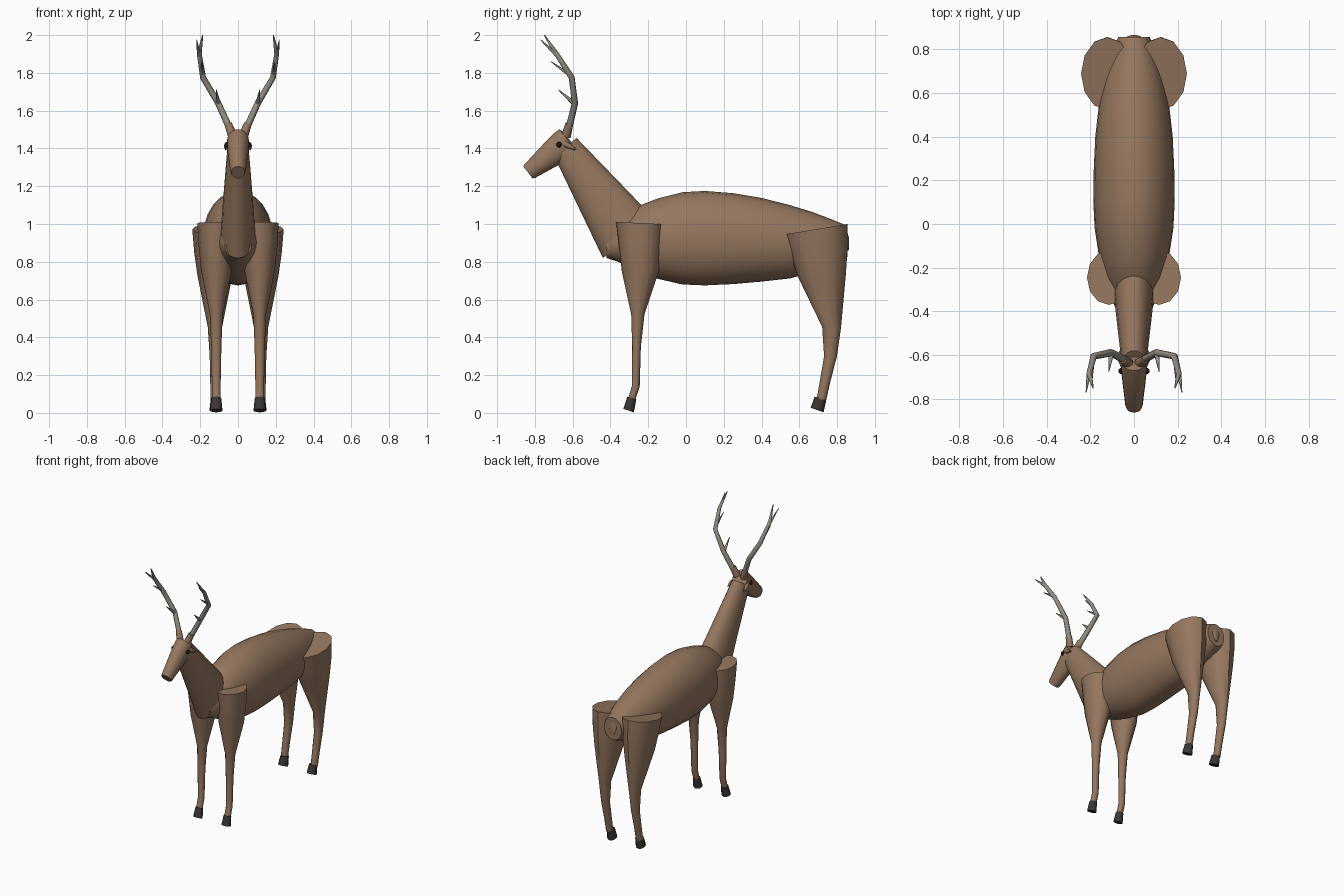
import bpy, bmesh, math
from mathutils import Vector


def material(name, rgb):
    m = bpy.data.materials.new(name)
    m.diffuse_color = (*rgb, 1)
    return m


COAT = material("brown coat", (0.30, 0.185, 0.115))
BONE = material("grey antler", (0.31, 0.275, 0.225))
HOOF = material("dark hoof", (0.045, 0.036, 0.03))
BLACK = material("black eye", (0.01, 0.008, 0.007))


def skin(name, rings, mat, angle=40):
    """Join rings of points into one capped, smooth-shaded solid."""
    bm = bmesh.new()
    loops = [[bm.verts.new(p) for p in r] for r in rings]
    n = len(loops[0])
    for a, b in zip(loops, loops[1:]):
        for i in range(n):
            bm.faces.new((a[i], a[(i + 1) % n], b[(i + 1) % n], b[i]))
    bm.faces.new(loops[0][::-1])
    bm.faces.new(loops[-1])
    bmesh.ops.recalc_face_normals(bm, faces=bm.faces)
    me = bpy.data.meshes.new(name)
    bm.to_mesh(me)
    bm.free()
    me.materials.append(mat)
    ob = bpy.data.objects.new(name, me)
    bpy.context.collection.objects.link(ob)
    bpy.ops.object.select_all(action='DESELECT')
    ob.select_set(True)
    bpy.context.view_layer.objects.active = ob
    bpy.ops.object.shade_smooth_by_angle(angle=math.radians(angle))
    return ob


def loft(name, sections, mat, x=0, sides=12):
    """Each section is (y, z, half width, half-height vector y, z)."""
    rings = []
    for y, z, rx, dy, dz in sections:
        ring = []
        for i in range(sides):
            t = 2 * math.pi * i / sides
            c, s = math.cos(t), math.sin(t)
            ring.append((x + rx * c, y + dy * s, z + dz * s))
        rings.append(ring)
    return skin(name, rings, mat)


def tube(name, points, mat, sides=8):
    """Tapered tube; each point is (x, y, z, radius)."""
    pts = [Vector(p[:3]) for p in points]
    rings = []
    for i, p in enumerate(pts):
        d = (pts[min(i + 1, len(pts) - 1)] - pts[max(i - 1, 0)]).normalized()
        u = d.cross(Vector((1, 0.2, 0))).normalized()
        v = d.cross(u)
        r = points[i][3]
        rings.append([p + r * (u * math.cos(k * math.tau / sides) + v * math.sin(k * math.tau / sides))
                      for k in range(sides)])
    return skin(name, rings, mat, 60)


# Body: (y, top z, bottom z, half width)
outline = [(-0.42, 0.94, 0.82, 0.07), (-0.36, 1.01, 0.80, 0.095), (-0.24, 1.10, 0.745, 0.135),
           (-0.15, 1.135, 0.71, 0.16), (-0.02, 1.168, 0.68, 0.18), (0.1, 1.175, 0.675, 0.186),
           (0.25, 1.163, 0.682, 0.184), (0.4, 1.138, 0.695, 0.177), (0.55, 1.10, 0.712, 0.16),
           (0.67, 1.063, 0.745, 0.135), (0.77, 1.025, 0.785, 0.105), (0.855, 0.99, 0.825, 0.072)]
loft("body", [(y, (t + b) / 2, w, 0, (t - b) / 2) for y, t, b, w in outline], COAT, sides=24)

# Neck and head
loft("neck", [(-0.30, 0.92, 0.095, 0.14, 0.10),
              (-0.47, 1.165, 0.076, 0.10, 0.074),
              (-0.64, 1.41, 0.056, 0.061, 0.045)], COAT, sides=20)
loft("head", [(-0.61, 1.437, 0.045, -0.03, 0.04), (-0.625, 1.442, 0.058, -0.045, 0.06),
              (-0.655, 1.415, 0.06, -0.045, 0.064), (-0.72, 1.364, 0.053, -0.038, 0.056),
              (-0.827, 1.28, 0.04, -0.028, 0.036), (-0.837, 1.273, 0.036, -0.025, 0.032)],
     COAT, sides=16)

# Short tail against the rump
loft("tail", [(0.835, 0.965, 0.03, 0.015, 0.01), (0.852, 0.92, 0.035, 0.012, 0.004),
              (0.858, 0.86, 0.008, 0.004, 0.002)], COAT, sides=10)

for side, sx in (("right", 1), ("left", -1)):
    # Front leg and hoof
    loft(f"front_leg_{side}", [(-0.245, 1.005, 0.10, 0.125, -0.006),
                               (-0.242, 0.90, 0.095, 0.115, 0),
                               (-0.242, 0.75, 0.08, 0.098, 0),
                               (-0.255, 0.52, 0.034, 0.035, 0),
                               (-0.262, 0.35, 0.027, 0.023, 0),
                               (-0.266, 0.14, 0.023, 0.021, 0),
                               (-0.288, 0.07, 0.023, 0.02, 0)], COAT, sx * 0.115)
    loft(f"front_hoof_{side}", [(-0.287, 0.08, 0.026, 0.024, -0.006),
                                (-0.304, 0.012, 0.033, 0.028, -0.009)], HOOF, sx * 0.115)

    # Hind leg and hoof
    loft(f"hind_leg_{side}", [(0.687, 0.972, 0.12, 0.167, 0.028),
                              (0.705, 0.85, 0.11, 0.15, 0.014),
                              (0.717, 0.73, 0.093, 0.129, 0),
                              (0.771, 0.455, 0.038, 0.05, 0),
                              (0.765, 0.30, 0.028, 0.034, 0),
                              (0.735, 0.16, 0.025, 0.028, 0),
                              (0.717, 0.07, 0.024, 0.026, 0)], COAT, sx * 0.122)
    loft(f"hind_hoof_{side}", [(0.712, 0.078, 0.027, 0.031, -0.008),
                               (0.694, 0.015, 0.034, 0.034, -0.012)], HOOF, sx * 0.117)

    # Ear tuft, eye and antler base
    tube(f"ear_{side}", [(sx * 0.045, -0.645, 1.425, 0.018), (sx * 0.063, -0.615, 1.41, 0.013),
                         (sx * 0.065, -0.58, 1.393, 0.003)], COAT)
    bpy.ops.mesh.primitive_uv_sphere_add(segments=12, ring_count=8, radius=0.015,
                                         location=(sx * 0.057, -0.672, 1.42))
    eye = bpy.context.object
    eye.name = f"eye_{side}"
    eye.data.materials.append(BLACK)
    bpy.ops.object.shade_smooth()
    tube(f"antler_base_{side}", [(sx * 0.028, -0.635, 1.465, 0.026),
                                 (sx * 0.052, -0.618, 1.53, 0.021)], COAT)

    # Antler beam and its tines
    branches = [
        [(0.035, -0.625, 1.485, 0.019), (0.105, -0.588, 1.64, 0.017), (0.185, -0.605, 1.775, 0.016),
         (0.205, -0.685, 1.90, 0.013), (0.187, -0.75, 2.0, 0.003)],
        [(0.105, -0.60, 1.645, 0.012), (0.115, -0.675, 1.71, 0.002)],
        [(0.188, -0.61, 1.785, 0.011), (0.192, -0.715, 1.86, 0.002)],
        [(0.206, -0.68, 1.89, 0.011), (0.219, -0.77, 1.975, 0.002)]]
    for k, pts in enumerate(branches):
        part = "antler_beam" if k == 0 else f"antler_tine_{k}"
        tube(f"{part}_{side}", [(sx * x, y, z, r) for x, y, z, r in pts], BONE)
